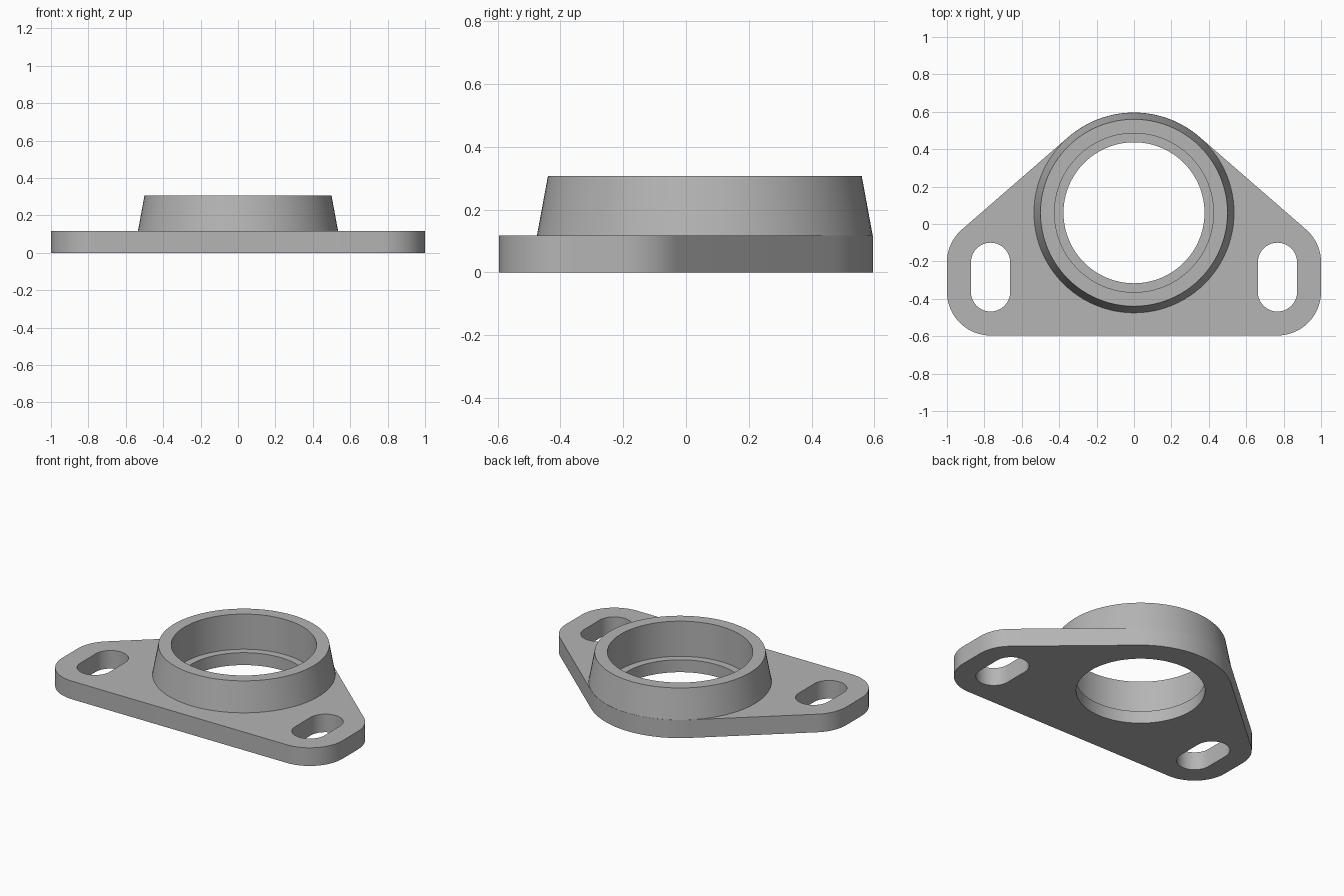
import bpy, bmesh
from math import sin, cos, pi, radians, atan2, acos, hypot

cube = bpy.data.objects.get("Cube")
if cube:
    bpy.data.objects.remove(cube, do_unlink=True)

PLATE_H, TOP_H, LEDGE_H = 0.117, 0.307, 0.08
RING_Y, RING_R = 0.06, 0.536
EAR_X, EAR_R, EAR_LOW, EAR_HIGH = 0.767, 0.233, -0.363, -0.205
SLOT_R = 0.105

metal = bpy.data.materials.new("grey metal")
metal.use_nodes = True
grey = (0.46, 0.46, 0.46, 1)
metal.diffuse_color = grey
metal.node_tree.nodes["Principled BSDF"].inputs["Base Color"].default_value = grey


def arc(cx, cy, r, start, end, steps):
    return [(cx + r * cos(start + (end - start) * i / steps),
             cy + r * sin(start + (end - start) * i / steps)) for i in range(steps + 1)]


def loft(name, layers):
    """Closed solid through matching outlines, each given as (points, z)."""
    bm = bmesh.new()
    rings = [[bm.verts.new((x, y, z)) for x, y in pts] for pts, z in layers]
    n = len(rings[0])
    for low, high in zip(rings, rings[1:]):
        for i in range(n):
            j = (i + 1) % n
            bm.faces.new((low[i], low[j], high[j], high[i]))
    bm.faces.new(rings[0][::-1])
    bm.faces.new(rings[-1])
    bmesh.ops.recalc_face_normals(bm, faces=bm.faces)
    mesh = bpy.data.meshes.new(name)
    bm.to_mesh(mesh)
    bm.free()
    mesh.materials.append(metal)
    obj = bpy.data.objects.new(name, mesh)
    bpy.context.collection.objects.link(obj)
    return obj


def circle(r):
    return arc(0, RING_Y, r, 0, 2 * pi, 96)[:-1]


def combine(target, tool, operation):
    mod = target.modifiers.new(operation, 'BOOLEAN')
    mod.operation, mod.object, mod.solver = operation, tool, 'EXACT'
    bpy.context.view_layer.objects.active = target
    bpy.ops.object.modifier_apply(modifier=mod.name)
    bpy.data.objects.remove(tool, do_unlink=True)


# Plate outline: two rounded ears joined by tangents to the round back
dx, dy = EAR_X, EAR_HIGH - RING_Y
tangent = atan2(dy, dx) + acos((RING_R - EAR_R) / hypot(dx, dy))
outline = (arc(EAR_X, EAR_LOW, EAR_R, -pi / 2, 0, 16)
           + arc(EAR_X, EAR_HIGH, EAR_R, 0, tangent, 12)
           + arc(0, RING_Y, RING_R, tangent, pi - tangent, 28)
           + arc(-EAR_X, EAR_HIGH, EAR_R, pi - tangent, pi, 12)
           + arc(-EAR_X, EAR_LOW, EAR_R, pi, 1.5 * pi, 16))
flange = loft("mounting_flange", [(outline, 0), (outline, PLATE_H)])

# Tapered collar standing on the plate
collar = loft("collar", [(circle(0.535), LEDGE_H / 2), (circle(0.535), PLATE_H),
                         (circle(0.5), TOP_H)])
combine(flange, collar, 'UNION')

# Stepped bore with a narrow ledge near the bottom
bore = loft("bore", [(circle(0.377), -0.1), (circle(0.377), LEDGE_H),
                     (circle(0.425), LEDGE_H), (circle(0.425), TOP_H + 0.1)])
combine(flange, bore, 'DIFFERENCE')

# Elongated bolt slot in each ear
for side in (-1, 1):
    x = side * EAR_X
    slot = (arc(x, EAR_HIGH, SLOT_R, 0, pi, 20)
            + arc(x, EAR_LOW, SLOT_R, pi, 2 * pi, 20))
    combine(flange, loft("slot", [(slot, -0.1), (slot, PLATE_H + 0.1)]), 'DIFFERENCE')

# Smooth round walls, sharp rims
bpy.ops.object.select_all(action='DESELECT')
flange.select_set(True)
bpy.context.view_layer.objects.active = flange
bpy.ops.object.shade_smooth_by_angle(angle=radians(30))
